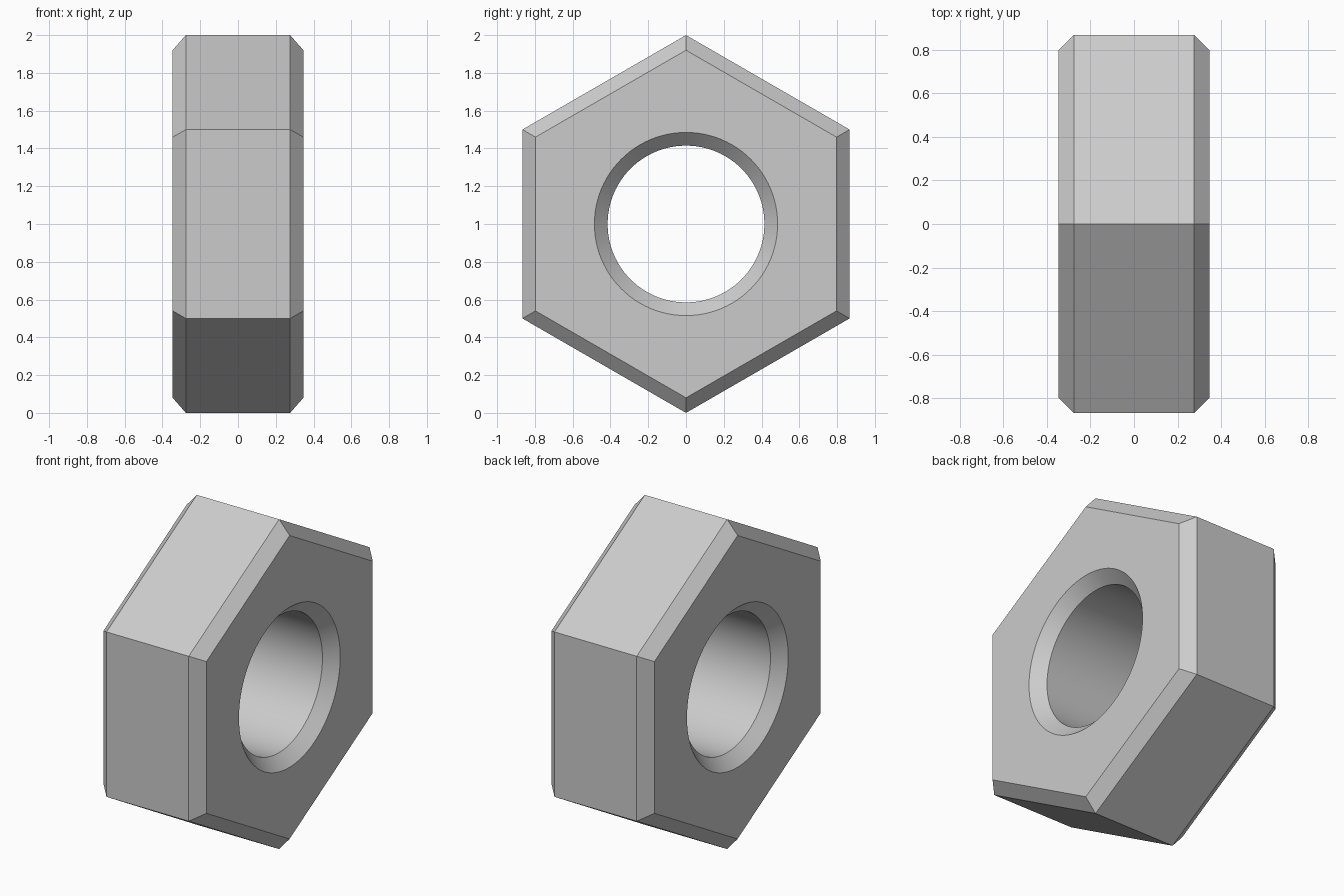
import bpy
import bmesh
from math import sin, cos, tau, radians

cube = bpy.data.objects.get("Cube")
if cube:
    bpy.data.objects.remove(cube, do_unlink=True)

HALF_WIDTH = 0.346
CHAMFER = 0.07
HEX_RADIUS, HEX_FACE_RADIUS = 1.0, 0.92
BORE_RADIUS = 0.415
SECTOR = 16                     # bore segments per hexagon side
BORE_SIDES = 6 * SECTOR

steel = bpy.data.materials.new("steel_grey")
steel.use_nodes = True
grey = (0.6, 0.6, 0.6, 1)
steel.diffuse_color = grey
steel.node_tree.nodes["Principled BSDF"].inputs["Base Color"].default_value = grey

bm = bmesh.new()


def ring(x, radius, sides):
    """Regular polygon around the x axis with a corner at the top."""
    angles = [tau * i / sides for i in range(sides)]
    return [bm.verts.new((x, radius * sin(a), 1 + radius * cos(a))) for a in angles]


def bridge(rings):
    """Join consecutive rings of equal size with quads."""
    for a, b in zip(rings, rings[1:]):
        n = len(a)
        for i in range(n):
            j = (i + 1) % n
            bm.faces.new((a[i], a[j], b[j], b[i]))


inner = HALF_WIDTH - CHAMFER
stations = (-HALF_WIDTH, -inner, inner, HALF_WIDTH)

# Chamfered hexagonal outside
outer = [ring(x, HEX_FACE_RADIUS if abs(x) > inner else HEX_RADIUS, 6) for x in stations]
bridge(outer)

# Countersunk round bore
bore = [ring(x, BORE_RADIUS + (CHAMFER if abs(x) > inner else 0), BORE_SIDES) for x in stations]
bridge(bore)

# Flat side faces, one panel per hexagon side
for hexagon, circle in ((outer[0], bore[0]), (outer[-1], bore[-1])):
    for i in range(6):
        arc = [circle[(i * SECTOR + k) % BORE_SIDES] for k in range(SECTOR + 1)]
        bm.faces.new([hexagon[(i + 1) % 6], hexagon[i]] + arc)

bmesh.ops.recalc_face_normals(bm, faces=bm.faces[:])
mesh = bpy.data.meshes.new("hex_nut")
bm.to_mesh(mesh)
bm.free()
mesh.materials.append(steel)

nut = bpy.data.objects.new("hex_nut", mesh)
bpy.context.collection.objects.link(nut)
bpy.ops.object.select_all(action="DESELECT")
nut.select_set(True)
bpy.context.view_layer.objects.active = nut
bpy.ops.object.shade_smooth_by_angle(angle=radians(30))
